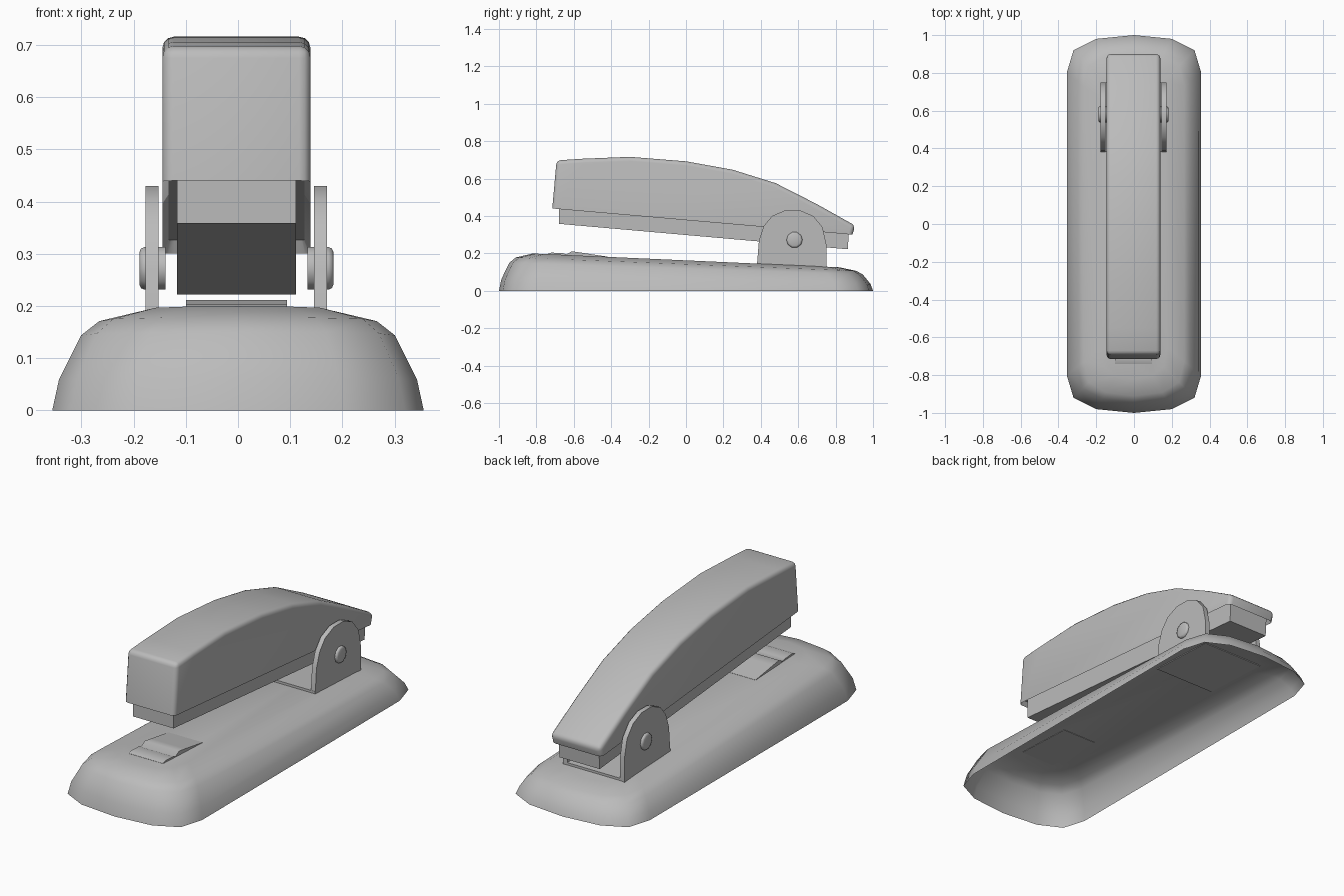
import bpy, bmesh, math
from mathutils import Matrix

cube = bpy.data.objects.get("Cube")
if cube:
    bpy.data.objects.remove(cube, do_unlink=True)

CX = -0.003  # centre line of the upper parts

grey = bpy.data.materials.new("grey")
grey.use_nodes = True
grey.diffuse_color = (0.5, 0.5, 0.5, 1)
grey.node_tree.nodes["Principled BSDF"].inputs["Base Color"].default_value = (0.5, 0.5, 0.5, 1)


def finish(name, bm, angle=35, fix_normals=True):
    if fix_normals:
        bmesh.ops.recalc_face_normals(bm, faces=bm.faces)
    mesh = bpy.data.meshes.new(name)
    bm.to_mesh(mesh)
    bm.free()
    mesh.materials.append(grey)
    obj = bpy.data.objects.new(name, mesh)
    bpy.context.collection.objects.link(obj)
    bpy.ops.object.select_all(action='DESELECT')
    obj.select_set(True)
    bpy.context.view_layer.objects.active = obj
    bpy.ops.object.shade_smooth_by_angle(angle=math.radians(angle))
    return obj


def prism(profile, x0, x1):
    """Extrude a (y, z) profile from x0 to x1."""
    bm = bmesh.new()
    a = [bm.verts.new((x0, y, z)) for y, z in profile]
    b = [bm.verts.new((x1, y, z)) for y, z in profile]
    bm.faces.new(a)
    bm.faces.new(b[::-1])
    n = len(profile)
    for i in range(n):
        j = (i + 1) % n
        bm.faces.new((a[i], b[i], b[j], a[j]))
    bmesh.ops.recalc_face_normals(bm, faces=bm.faces)
    return bm


def deck(y):
    """Height of the sloping base top."""
    return 0.1625 - 0.045 * y


# Base: open-bottomed shell of stacked, shrinking outlines
corner = [(0.356, 0.8), (0.32, 0.92), (0.2, 0.98)]
half = corner + [(0, 1)] + [(-x, y) for x, y in corner[::-1]]
outline = half + [(-x, -y) for x, y in half]
bm = bmesh.new()
rings = []
for inset, level in [(0, 0), (0.013, 0.3), (0.055, 0.73), (0.09, 0.875), (0.18, 1)]:
    ring = []
    for x, y in outline:
        yy = y * (1 - inset)
        ring.append(bm.verts.new((x * (1 - inset / 0.356), yy, level * deck(yy))))
    rings.append(ring)
for low, high in zip(rings, rings[1:]):
    for i in range(len(low)):
        j = (i + 1) % len(low)
        bm.faces.new((low[i], low[j], high[j], high[i]))
bm.faces.new(rings[-1])
finish("base_shell", bm, 50, False)

# Anvil plate with two low humps
humps = [(-0.74, 0.001), (-0.72, 0.009), (-0.66, 0.009), (-0.64, 0.003),
         (-0.61, 0.021), (-0.56, 0.016), (-0.42, 0.001)]
profile = [(y, deck(y) + h) for y, h in humps]
profile += [(y, deck(y) - 0.002) for y in (-0.42, -0.74)]
finish("anvil_plate", prism(profile, CX - 0.097, CX + 0.097), 50)

# Top cover: arched body with rounded edges and a recessed underside
cover = [(-0.715, 0.44), (-0.692, 0.697), (-0.55, 0.706), (-0.3, 0.716), (0, 0.692),
         (0.25, 0.647), (0.48, 0.575), (0.7, 0.463), (0.905, 0.348), (0.89, 0.3)]
bm = prism(cover, CX - 0.142, CX + 0.142)
bottom = min(bm.faces, key=lambda f: f.normal.z)
edges = [e for e in bm.edges if bottom not in e.link_faces and e.calc_face_angle() > 0.7]
bmesh.ops.bevel(bm, geom=edges, offset=0.022, segments=3, profile=0.5,
                affect='EDGES', clamp_overlap=True)
bm.normal_update()
bottom = min(bm.faces, key=lambda f: f.normal.z * f.calc_area())
bmesh.ops.inset_region(bm, faces=[bottom], thickness=0.012)
bmesh.ops.translate(bm, verts=bottom.verts, vec=(0, 0, 0.025))
finish("top_cover", bm, 35)

# Magazine bar under the cover
magazine = [(-0.68, 0.47), (-0.68, 0.358), (0.865, 0.222), (0.872, 0.335)]
finish("magazine", prism(magazine, CX - 0.114, CX + 0.114))

# Hinge bracket: floor plate and two rounded ears
floor = [(0.38, deck(0.38) - 0.004), (0.38, deck(0.38) + 0.012),
         (0.75, deck(0.75) + 0.012), (0.75, deck(0.75) - 0.004)]
finish("bracket_floor", prism(floor, CX - 0.174, CX + 0.174))
ear = [(0.38, 0.142), (0.39, 0.27), (0.415, 0.345), (0.46, 0.4), (0.53, 0.43),
       (0.61, 0.43), (0.68, 0.4), (0.73, 0.34), (0.75, 0.25), (0.75, 0.126)]
for side, s in (("left", 1), ("right", -1)):
    finish(side + "_bracket_ear", prism(ear, CX + s * 0.149, CX + s * 0.174))
    # Domed pin head
    bm = bmesh.new()
    bmesh.ops.create_cone(bm, cap_ends=True, segments=10, radius1=0.043,
                          radius2=0.043, depth=0.05)
    rim = [e for e in bm.edges if all(v.co.z > 0 for v in e.verts)]
    bmesh.ops.bevel(bm, geom=rim, offset=0.01, segments=2, profile=0.5, affect='EDGES')
    bm.transform(Matrix.Translation((CX + s * 0.161, 0.58, 0.272))
                 @ Matrix.Rotation(s * math.pi / 2, 4, 'Y'))
    finish(side + "_pin_head", bm, 50)
